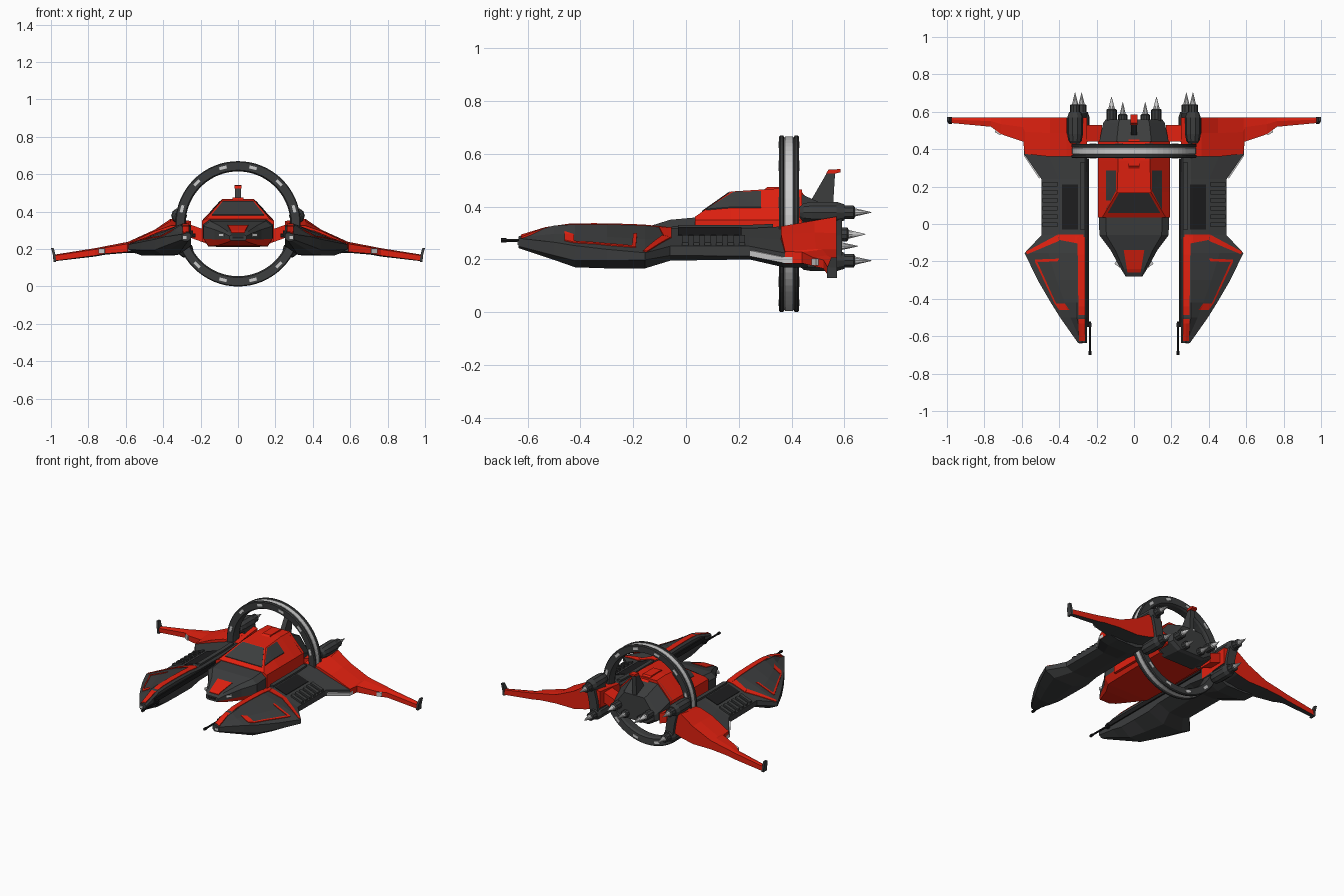
import bpy, bmesh
from math import sin, cos, pi, radians
from mathutils import Vector, Matrix
from mathutils.bvhtree import BVHTree

if "Cube" in bpy.data.objects:
    bpy.data.objects.remove(bpy.data.objects["Cube"])


def material(name, rgb):
    m = bpy.data.materials.new(name)
    m.diffuse_color = (*rgb, 1)
    m.use_nodes = True
    m.node_tree.nodes["Principled BSDF"].inputs["Base Color"].default_value = m.diffuse_color
    return m


RED = material("red_paint", (0.76, 0.015, 0.005))
DARK = material("dark_hull", (0.045, 0.047, 0.048))
BLACK = material("black_metal", (0.012, 0.012, 0.013))
SILVER = material("silver", (0.55, 0.55, 0.55))


def finish(name, bm, mat, under=None, mirror=False):
    bmesh.ops.recalc_face_normals(bm, faces=bm.faces)
    me = bpy.data.meshes.new(name)
    me.materials.append(mat)
    if under:
        me.materials.append(under)
        for f in bm.faces:
            f.material_index = int(f.normal.z < -0.25)
    bm.to_mesh(me)
    bm.free()
    ob = bpy.data.objects.new(name, me)
    bpy.context.collection.objects.link(ob)
    if mirror:
        ob.modifiers.new("mirror", "MIRROR").use_mirror_merge = False
    return ob


def loft(name, sections, mat, under=None, mirror=False):
    """Skin a list of equal-length point rings and cap both ends."""
    bm = bmesh.new()
    rings = [[bm.verts.new(p) for p in s] for s in sections]
    n = len(rings[0])
    for a, b in zip(rings, rings[1:]):
        for i in range(n):
            bm.faces.new((a[i], a[(i + 1) % n], b[(i + 1) % n], b[i]))
    bm.faces.new(rings[0])
    bm.faces.new(rings[-1])
    bmesh.ops.recalc_face_normals(bm, faces=bm.faces)
    return finish(name, bm, mat, under, mirror)


def box(name, centre, size, mat, mirror=False, rot=None):
    bm = bmesh.new()
    m = Matrix.Translation(centre) @ (rot or Matrix()) @ Matrix.Diagonal((*size, 1))
    bmesh.ops.create_cube(bm, size=1, matrix=m)
    return finish(name, bm, mat, mirror=mirror)


def lathe(name, profile, cx, cz, mat, seg=12, mirror=False, closed=False):
    """Turn an (r, y) profile about an axis parallel to y."""
    rings = [[(cx + r * cos(2 * pi * i / seg), y, cz + r * sin(2 * pi * i / seg))
              for i in range(seg)] for r, y in profile]
    if not closed:
        return loft(name, rings, mat, mirror=mirror)
    bm = bmesh.new()
    vs = [[bm.verts.new(p) for p in r] for r in rings]
    for a, b in zip(vs, vs[1:] + vs[:1]):
        for i in range(seg):
            bm.faces.new((a[i], a[(i + 1) % seg], b[(i + 1) % seg], b[i]))
    return finish(name, bm, mat)


def decal(name, target, quad, mat, mirror=True, n=6, lift=0.004):
    """Lay a four-cornered (x, y) panel on the top surface of the target."""
    tb = bmesh.new()
    tb.from_mesh(target.data)
    tree = BVHTree.FromBMesh(tb)
    a, b, c, d = [Vector(q) for q in quad]
    bm = bmesh.new()
    g = []
    for i in range(n + 1):
        for j in range(n + 1):
            p = a.lerp(b, i / n).lerp(d.lerp(c, i / n), j / n)
            hit = tree.ray_cast(Vector((p.x, p.y, 2)), Vector((0, 0, -1)))[0]
            g.append(bm.verts.new((p.x, p.y, (hit.z if hit else 0.25) + lift)))
    k = n + 1
    for i in range(n):
        for j in range(n):
            bm.faces.new((g[i * k + j], g[i * k + j + 1], g[i * k + k + j + 1], g[i * k + k + j]))
    bmesh.ops.recalc_face_normals(bm, faces=bm.faces)
    if sum(f.normal.z for f in bm.faces) < 0:
        bmesh.ops.reverse_faces(bm, faces=bm.faces)
    r = bmesh.ops.extrude_face_region(bm, geom=bm.faces[:])
    for v in r["geom"]:
        if isinstance(v, bmesh.types.BMVert):
            v.co.z -= lift * 2
    tb.free()
    return finish(name, bm, mat, mirror=mirror)


# Central fuselage: y, half width, bottom, top
def hull(y, w, b, t):
    m = b + (t - b) * 0.3
    return [(-w * .85, y, b), (-w, y, m), (-w, y, t - (t - b) * .2), (-w * .8, y, t),
            (w * .8, y, t), (w, y, t - (t - b) * .2), (w, y, m), (w * .85, y, b)]


fuselage = loft("fuselage", [hull(*s) for s in [
    (-.28, .045, .245, .275), (-.24, .07, .235, .295), (-.14, .125, .22, .325),
    (-.06, .185, .215, .35), (.05, .188, .215, .36), (.44, .188, .22, .36)]], DARK, RED)
decal("nose_stripe", fuselage, [(-.035, -.26), (.035, -.26), (.055, -.14), (-.055, -.14)], RED, False)
box("nose_lamp", (.085, -.215, .275), (.035, .02, .014), SILVER, True, Matrix.Rotation(radians(35), 4, 'Z'))
box("nose_intake", (0, -.275, .262), (.06, .014, .012), BLACK)


# Cabin and its windows
def cab(y, w, b, wt, t):
    return [(-w, y, b), (-w, y, .35), (-wt, y, t), (wt, y, t), (w, y, .35), (w, y, b)]


cabin = loft("cabin", [cab(.035, .193, .24, .17, .362), cab(.17, .193, .24, .09, .457),
                       cab(.34, .193, .24, .085, .468), cab(.44, .193, .24, .085, .465)], RED)
decal("front_window", cabin, [(-.14, .06), (.14, .06), (.08, .165), (-.08, .165)], DARK, False)
decal("side_window", cabin, [(.15, .075), (.15, .285), (.095, .285), (.095, .18)], DARK)

# Rear engine block, tail fin, struts
loft("engine_block", [[(-w, y, b + .04), (-w, y, t - .1), (-w * .5, y, t), (w * .5, y, t),
                       (w, y, t - .1), (w, y, b + .04), (w * .6, y, b), (-w * .6, y, b)]
                      for y, w, b, t in [(.42, .19, .21, .455), (.54, .165, .21, .40), (.56, .15, .22, .39)]], DARK)


def fin(name, pts, h, mat):
    return loft(name, [[(x, y, z) for y, z in pts] for x in (-h, h)], mat)


fin("tail_fin", [(.46, .40), (.535, .53), (.565, .53), (.555, .37)], .016, DARK)
fin("tail_fin_cap", [(.53, .525), (.54, .54), (.585, .542), (.585, .53), (.565, .525)], .02, RED)
fin("spine", [(.29, .46), (.31, .475), (.42, .475), (.47, .42), (.42, .42)], .03, RED)
loft("wing_strut", [[(x, .44, z), (x, .53, z), (x, .53, z + .07), (x, .44, z + .07)]
                    for x, z in [(.17, .23), (.28, .27)]], RED, mirror=True)

# Ring with silver rim and lamps
C = .335
lathe("ring", [(.287, .355), (.33, .352), (.335, .358), (.335, .368), (.326, .372), (.326, .408),
               (.335, .412), (.335, .422), (.33, .428), (.287, .425), (.28, .41), (.28, .37)],
      0, C, DARK, 64, closed=True)
lathe("ring_rim", [(.324, .371), (.331, .375), (.331, .405), (.324, .409)], 0, C, SILVER, 64, closed=True)
for k in range(12):
    a = radians(15 + 30 * k)
    for y in (.353, .427):
        box("ring_lamp", (.31 * cos(a), y, C + .31 * sin(a)), (.016, .006, .04), SILVER,
            rot=Matrix.Rotation(-a, 4, 'Y'))


# Side pods: y, outer x, top, bottom, outer-edge top and bottom
def pod_ring(y, xo, t, b, ot, ob):
    xi, w = .25, xo - .25
    return [(xi, y, b + (t - b) * .3), (xi, y, t - .012), (xi + min(.012, w * .2), y, t),
            (xi + min(.055, w * .5), y, t), (xi + w * .62, y, t + (ot - t) * .5), (xo, y, ot), (xo, y, ob),
            (xi + w * .8, y, b), (xi + w * .35, y, b)]


pod = loft("side_pod", [pod_ring(*s) for s in [
    (-.635, .30, .287, .243, .28, .25), (-.50, .395, .328, .198, .265, .215),
    (-.42, .445, .333, .17, .252, .195), (-.30, .515, .333, .166, .238, .195),
    (-.155, .585, .328, .166, .225, .198), (-.06, .495, .318, .195, .25, .215),
    (.24, .495, .318, .20, .25, .212), (.37, .585, .325, .17, .225, .185),
    (.46, .585, .325, .17, .225, .185)]], DARK, mirror=True)
for nm, q in {
    "pod_inner_stripe": [(.262, -.625), (.295, -.625), (.302, -.07), (.262, -.07)],
    "pod_cross_band": [(.27, -.11), (.40, -.085), (.41, -.055), (.27, -.055)],
    "pod_edge_band": [(.40, -.09), (.572, -.162), (.578, -.148), (.41, -.058)],
    "pod_hook": [(.345, -.46), (.40, -.46), (.425, -.425), (.37, -.425)],
    "pod_line": [(.405, -.45), (.425, -.425), (.53, -.20), (.518, -.20)],
    "pod_line_top": [(.41, -.20), (.53, -.205), (.53, -.19), (.40, -.185)],
}.items():
    decal(nm, pod, q, RED)
decal("pod_hatch", pod, [(.30, -.03), (.385, -.03), (.385, .21), (.30, .21)], BLACK, lift=.003)
decal("pod_side_rail", pod, [(.262, -.03), (.29, -.03), (.29, .33), (.262, .33)], DARK, lift=.012)
for k in range(6):
    y = -.015 + k * .043
    decal("pod_rib", pod, [(.41, y), (.49, y), (.49, y + .024), (.41, y + .024)], DARK, n=2, lift=.012)
box("pod_inner_rail", (.247, -.1, .285), (.012, .9, .03), BLACK, True)
box("pod_nose_lamp", (.285, -.633, .262), (.02, .012, .014), SILVER, True)

# Guns
lathe("gun_barrel", [(.006, -.69), (.006, -.52)], .235, .272, BLACK, 8, True)
lathe("gun_muzzle", [(.009, -.70), (.009, -.68)], .235, .272, BLACK, 8, True)
box("gun_mount", (.24, -.54, .272), (.026, .02, .022), BLACK, True)

# Wings: x, front y, front top, back top, front bottom, back bottom
wing = loft("wing", [[(x, yf, ft), (x, yf * .4 + .342, (ft + bt) / 2 + .004), (x, .57, bt), (x, .57, bb), (x, yf, fb)]
             for x, yf, ft, bt, fb, bb in [
    (.25, .36, .325, .35, .22, .24), (.36, .36, .325, .362, .19, .20), (.45, .36, .295, .30, .18, .18),
    (.585, .375, .23, .24, .185, .18), (.592, .44, .228, .238, .185, .18), (.71, .48, .208, .215, .175, .17),
    (.765, .52, .198, .203, .165, .16), (.98, .54, .165, .168, .137, .135)]], RED, DARK, True)
loft("winglet", [[(x, a, z), (x, b, z), (x + .014, b, z), (x + .014, a, z)]
                 for x, a, b, z in [(.972, .535, .572, .13), (.976, .535, .572, .17), (.986, .55, .572, .207)]],
     DARK, mirror=True)
loft("wing_edge_plate", [[(x, y, z), (x, y + .05, z), (x, y + .05, z + .022), (x, y, z + .022)]
                         for x, y, z in [(.505, .24, .212), (.588, .365, .187)]], SILVER, mirror=True)
box("wing_lamp", (.725, .492, .19), (.035, .02, .026), SILVER, True, Matrix.Rotation(radians(30), 4, 'Z'))

# Outer nacelles, stacked above and below the wing root
for nm, x, z in (("upper", .315, .378), ("lower", .28, .195)):
    lathe(nm + "_nacelle", [(.022, .43), (.036, .445), (.042, .48), (.042, .57), (.032, .60)], x, z, DARK, 10, True)
    lathe(nm + "_nozzle", [(.027, .59), (.027, .635), (.02, .64)], x, z, DARK, 10, True)
    lathe(nm + "_spike", [(.019, .63), (.014, .65), (.001, .703)], x, z, SILVER, 10, True)
loft("nacelle_pylon", [[(x, .47, z), (x, .59, z), (x + .06, .59, z), (x + .06, .47, z)]
                       for x, z in [(.25, .19), (.265, .29), (.285, .37)]], DARK, mirror=True)

# Central nozzles
for nm, x, z, r, e in (("outer", .12, .295, .028, .68), ("inner", .06, .25, .025, .652)):
    lathe(nm + "_engine_nozzle", [(r, .54), (r, e - .07), (r * .75, e - .065)], x, z, DARK, 10, True)
    lathe(nm + "_engine_spike", [(r * .7, e - .075), (r * .5, e - .05), (.001, e)], x, z, SILVER, 10, True)
